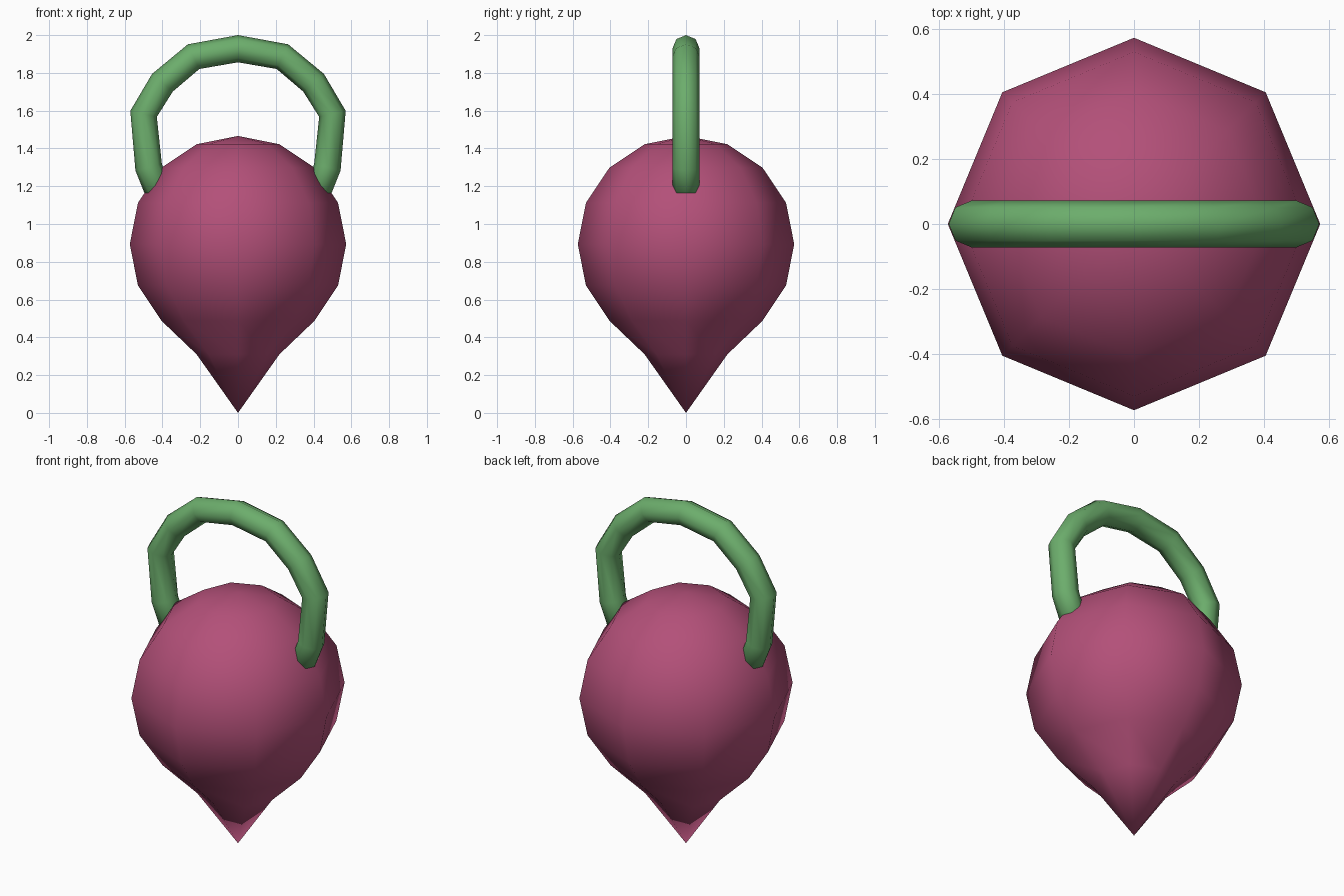
import bpy, bmesh
from math import sin, cos, pi
from mathutils import Vector

if "Cube" in bpy.data.objects:
    bpy.data.objects.remove(bpy.data.objects["Cube"])

SIDES = 8


def make_object(name, bm, color):
    bmesh.ops.recalc_face_normals(bm, faces=bm.faces[:])
    for f in bm.faces:
        f.smooth = True
    me = bpy.data.meshes.new(name)
    bm.to_mesh(me)
    bm.free()
    mat = bpy.data.materials.new(name + "_colour")
    mat.diffuse_color = color
    mat.use_nodes = True
    mat.node_tree.nodes["Principled BSDF"].inputs["Base Color"].default_value = mat.diffuse_color
    me.materials.append(mat)
    ob = bpy.data.objects.new(name, me)
    bpy.context.collection.objects.link(ob)
    return ob


def bridge(bm, a, b):
    for i in range(SIDES):
        j = (i + 1) % SIDES
        bm.faces.new((a[i], a[j], b[j], b[i]))


# Body: low-poly ball with its bottom pulled into a point
R, CZ = 0.573, 0.893
bm = bmesh.new()
bmesh.ops.create_uvsphere(bm, u_segments=SIDES, v_segments=8, radius=R)
for v in bm.verts:
    v.co.z += CZ
    if v.co.z < CZ - R * 0.98:
        v.co.z = 0.0
    elif v.co.z < CZ - R * 0.85:
        v.co.z = 0.31
make_object("body", bm, (0.45, 0.08, 0.19, 1))

# Handle: eight-sided tube along a mirrored arch, ends sunk into the body
half = [(0.40, 1.12), (0.473, 1.30), (0.50, 1.583), (0.40, 1.748), (0.235, 1.886)]
path = [Vector((-x, 0, z)) for x, z in half] + [Vector((0, 0, 1.928))]
path += [Vector((x, 0, z)) for x, z in reversed(half)]
TUBE = 0.072
bm = bmesh.new()
rings = []
for i, p in enumerate(path):
    d_in = (p - path[max(i - 1, 0)]).normalized()
    d_out = (path[min(i + 1, len(path) - 1)] - p).normalized()
    t = (d_in + d_out).normalized()
    n = Vector((-t.z, 0, t.x))
    rings.append([bm.verts.new(p + TUBE * (n * cos(a) + Vector((0, 1, 0)) * sin(a)))
                  for a in (2 * pi * k / SIDES for k in range(SIDES))])
for a, b in zip(rings, rings[1:]):
    bridge(bm, a, b)
bm.faces.new(rings[0])
bm.faces.new(rings[-1])
make_object("handle", bm, (0.15, 0.42, 0.15, 1))
